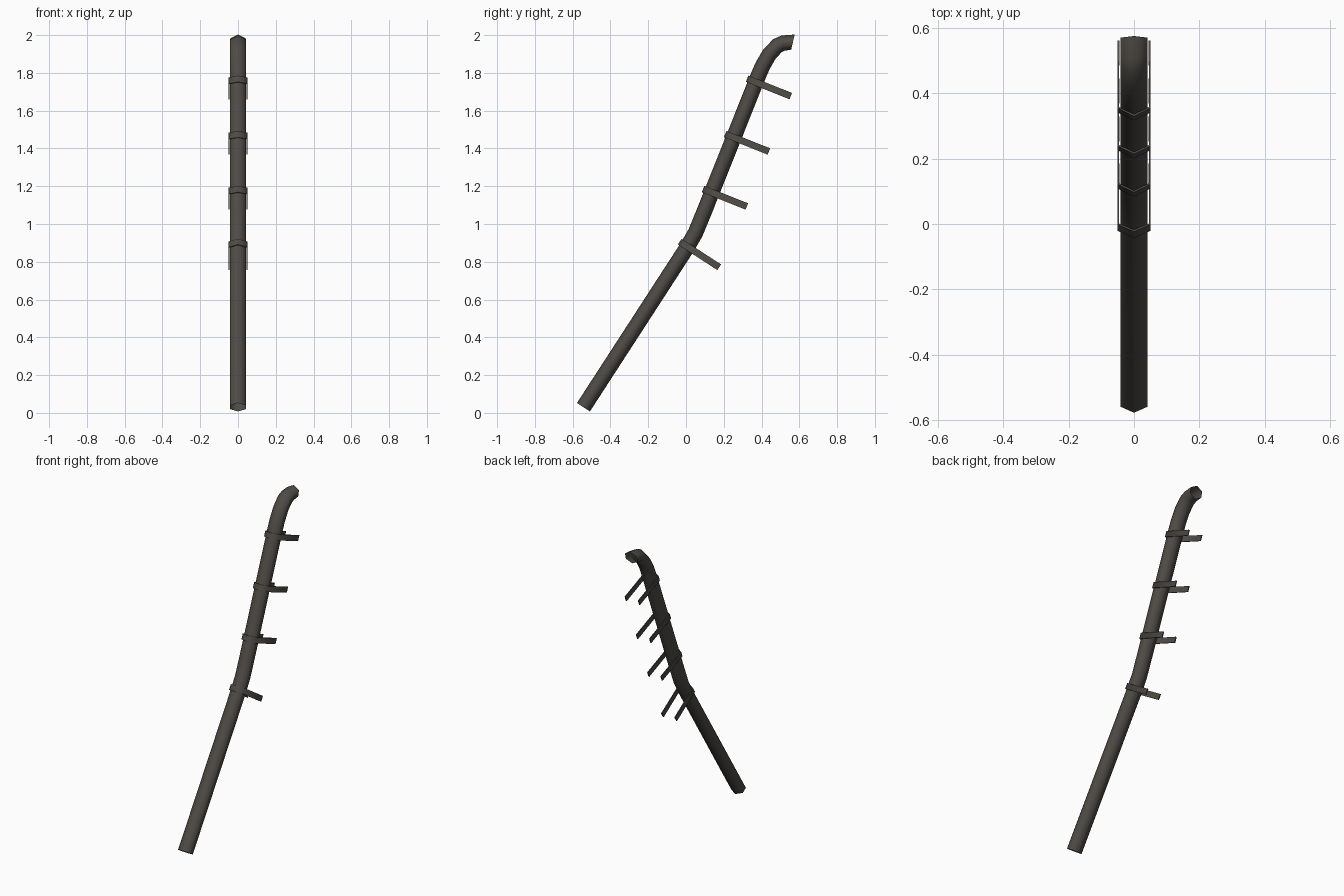
import bpy, bmesh, math
from mathutils import Vector

if "Cube" in bpy.data.objects:
    bpy.data.objects.remove(bpy.data.objects["Cube"])

metal = bpy.data.materials.new("dark_metal")
metal.diffuse_color = (0.078, 0.07, 0.061, 1)
metal.use_nodes = True
metal.node_tree.nodes["Principled BSDF"].inputs["Base Color"].default_value = metal.diffuse_color


def make_object(name, bm):
    for f in bm.faces:
        f.smooth = True
    mesh = bpy.data.meshes.new(name)
    bm.to_mesh(mesh)
    bm.free()
    mesh.materials.append(metal)
    obj = bpy.data.objects.new(name, mesh)
    bpy.context.collection.objects.link(obj)
    return obj


# Bent pipe: (y, z, heading in degrees above +y), swept six-sided section
path = [(-0.543, 0.03, 57), (0.005, 0.875, 57), (0.05, 0.953, 62.5),
        (0.092, 1.055, 68.3), (0.385, 1.79, 68.3), (0.406, 1.838, 63),
        (0.442, 1.9, 52), (0.484, 1.944, 32), (0.515, 1.958, 12),
        (0.566, 1.963, -13)]
section = [(0, 0.041), (0.042, 0.019), (0.042, -0.019),
           (0, -0.041), (-0.042, -0.019), (-0.042, 0.019)]
bm = bmesh.new()
rings = []
for y, z, deg in path:
    a = math.radians(deg)
    up = Vector((0, -math.sin(a), math.cos(a)))
    rings.append([bm.verts.new(Vector((x, y, z)) + up * v) for x, v in section])
for r0, r1 in zip(rings, rings[1:]):
    for i in range(6):
        j = (i + 1) % 6
        bm.faces.new((r0[i], r0[j], r1[j], r1[i]))
bmesh.ops.recalc_face_normals(bm, faces=bm.faces)
make_object("bent_pipe", bm)

# U-shaped wall straps: wrap the front of the pipe, legs point to the wall
straps = [(0.008, 0.88, 57), (0.136, 1.167, 68.3),
          (0.253, 1.458, 68.3), (0.369, 1.751, 68.3)]
outline = [(-0.048, -0.2), (-0.048, 0.021), (0, 0.046), (0.048, 0.021), (0.048, -0.2)]
for n, (y, z, deg) in enumerate(straps):
    a = math.radians(deg)
    along = Vector((0, math.cos(a), math.sin(a)))
    up = Vector((0, -math.sin(a), math.cos(a)))
    bm = bmesh.new()
    rows = [[bm.verts.new(Vector((x, y, z)) + up * v + along * s) for x, v in outline]
            for s in (-0.018, 0.018)]
    for i in range(4):
        bm.faces.new((rows[0][i], rows[0][i + 1], rows[1][i + 1], rows[1][i]))
    obj = make_object(f"wall_strap_{n + 1}", bm)
    mod = obj.modifiers.new("thickness", 'SOLIDIFY')
    mod.thickness = 0.006
    mod.offset = 0
    bpy.context.view_layer.objects.active = obj
    obj.select_set(True)
    bpy.ops.object.modifier_apply(modifier=mod.name)
    bpy.ops.object.shade_smooth_by_angle(angle=math.radians(65))
    obj.select_set(False)
